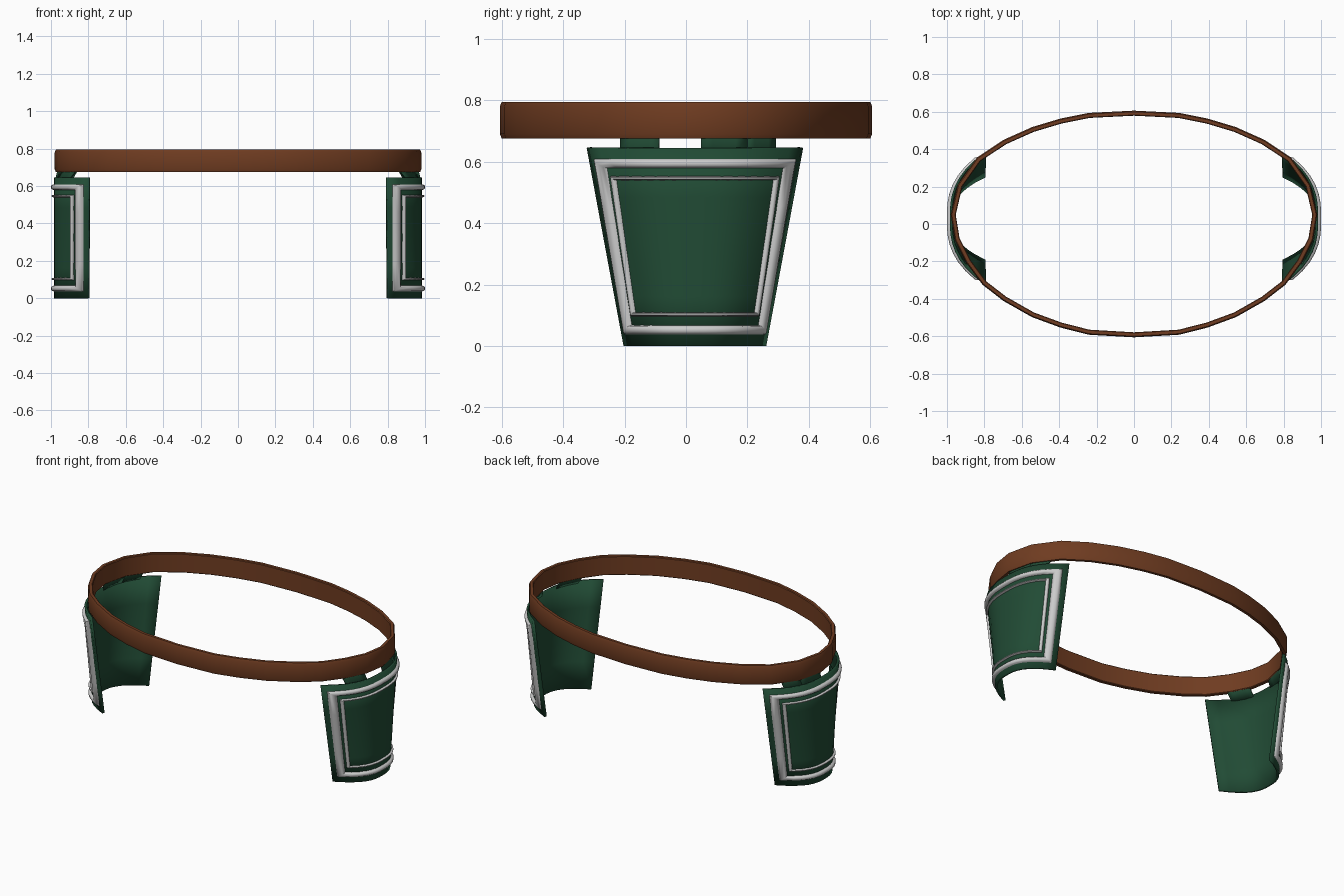
import bpy, bmesh, math
from mathutils import Vector

if "Cube" in bpy.data.objects:
    bpy.data.objects.remove(bpy.data.objects["Cube"])


def material(name, rgb):
    m = bpy.data.materials.new(name)
    m.diffuse_color = (*rgb, 1)
    m.use_nodes = True
    m.node_tree.nodes["Principled BSDF"].inputs["Base Color"].default_value = m.diffuse_color
    return m


BROWN = material("brown_leather", (0.16, 0.045, 0.015))
GREEN = material("green_cloth", (0.015, 0.07, 0.035))
SILVER = material("silver_trim", (0.6, 0.6, 0.6))
TOP = 0.645


def make(name, verts, faces, mat, mirror=True, thick=0, angle=40):
    me = bpy.data.meshes.new(name)
    me.from_pydata(verts, [], faces)
    ob = bpy.data.objects.new(name, me)
    bpy.context.collection.objects.link(ob)
    me.materials.append(mat)
    if not thick:
        bm = bmesh.new()
        bm.from_mesh(me)
        bmesh.ops.recalc_face_normals(bm, faces=bm.faces)
        bm.to_mesh(me)
        bm.free()
    bpy.ops.object.select_all(action='DESELECT')
    ob.select_set(True)
    bpy.context.view_layer.objects.active = ob
    bpy.ops.object.shade_smooth_by_angle(angle=math.radians(angle))
    if thick:
        s = ob.modifiers.new("thickness", 'SOLIDIFY')
        s.thickness = thick
        s.offset = -1
    if mirror:
        ob.modifiers.new("mirror", 'MIRROR').use_mirror_merge = False
    return ob


def grid(nu, nv, wrap_u=False, wrap_v=False):
    # quads for verts stored as index = u * nv + v
    return [(u * nv + v, (u + 1) % nu * nv + v,
             (u + 1) % nu * nv + (v + 1) % nv, u * nv + (v + 1) % nv)
            for u in range(nu if wrap_u else nu - 1)
            for v in range(nv if wrap_v else nv - 1)]


# Belt: faceted oval swept with a softly chamfered strap section
half = [(0, -.592), (.24, -.578), (.39, -.54), (.54, -.485), (.69, -.40),
        (.80, -.315), (.885, -.20), (.945, -.08), (.966, .05), (.93, .205),
        (.83, .345), (.69, .438), (.54, .505), (.39, .55), (.24, .58), (0, .592)]
oval = [Vector(p) for p in half] + [Vector((-x, y)) for x, y in half[-2:0:-1]]
section = [(-.013, .679), (-.009, .675), (.008, .675), (.014, .69),
           (.014, .78), (.008, .795), (-.009, .795), (-.013, .791)]
verts = []
for i, p in enumerate(oval):
    t = (oval[(i + 1) % len(oval)] - oval[i - 1]).normalized()
    n = Vector((t.y, -t.x))
    verts += [(p.x + n.x * d, p.y + n.y * d, z) for d, z in section]
make("belt", verts, grid(len(oval), len(section), True, True), BROWN, mirror=False)


# Curved hip panel surface: u runs across, z up, d is outward offset
def surf(u, z, d=0):
    w = .2325 + .12 * z / TOP
    x = .985 - .185 * abs(u) ** 2.7
    y = .029 + u * w
    slope = -.185 * 2.7 * abs(u) ** 1.7 * (1 if u > 0 else -1) / w
    n = Vector((1, -slope)).normalized()
    return (x + n.x * d, y + n.y * d, z)


NU, NZ = 17, 5
verts = [surf(-1 + 2 * i / (NU - 1), TOP * j / (NZ - 1))
         for i in range(NU) for j in range(NZ)]
make("hip_panel", verts, grid(NU, NZ), GREEN, thick=.014)


# Raised trim frames following the panel
def trim(name, a, z0, z1, wu, wz, h):
    across = [(0, -.003), (.12, .6 * h), (.32, h), (.68, h), (.88, .6 * h), (1, -.003)]
    loop = []
    for i in range(14):
        loop.append((-1 + 2 * i / 14, -1))
    for i in range(4):
        loop.append((1, -1 + 2 * i / 4))
    for i in range(14):
        loop.append((1 - 2 * i / 14, 1))
    for i in range(4):
        loop.append((-1, 1 - 2 * i / 4))
    zc, zh = (z0 + z1) / 2, (z1 - z0) / 2
    verts = [surf(s * (a - wu * t), zc + r * (zh - wz * t), d)
             for s, r in loop for t, d in across]
    make(name, verts, grid(len(loop), len(across), True, True), SILVER, angle=50)


trim("outer_trim", .945, .036, .610, .105, .032, .016)
trim("inner_trim", .815, .096, .553, .05, .014, .012)


# Hanger tabs joining the panel to the belt
def belt_x(y):
    for p, q in zip(oval, oval[1:]):
        if p.y <= y <= q.y and p.x >= 0 and q.x >= 0:
            return p.x + (q.x - p.x) * (y - p.y) / (q.y - p.y)


for i, (ya, yb) in enumerate([(-.215, -.09), (.05, .2), (.2, .293)]):
    verts = []
    for k in range(5):
        y = ya + (yb - ya) * k / 4
        low = (surf((y - .029) / .3525, TOP)[0] - .007)
        verts += [(low, y, .635), (belt_x(y), y, .68), (belt_x(y), y, .72)]
    make(f"hanger_tab_{i + 1}", verts, grid(5, 3), GREEN, thick=.01)
